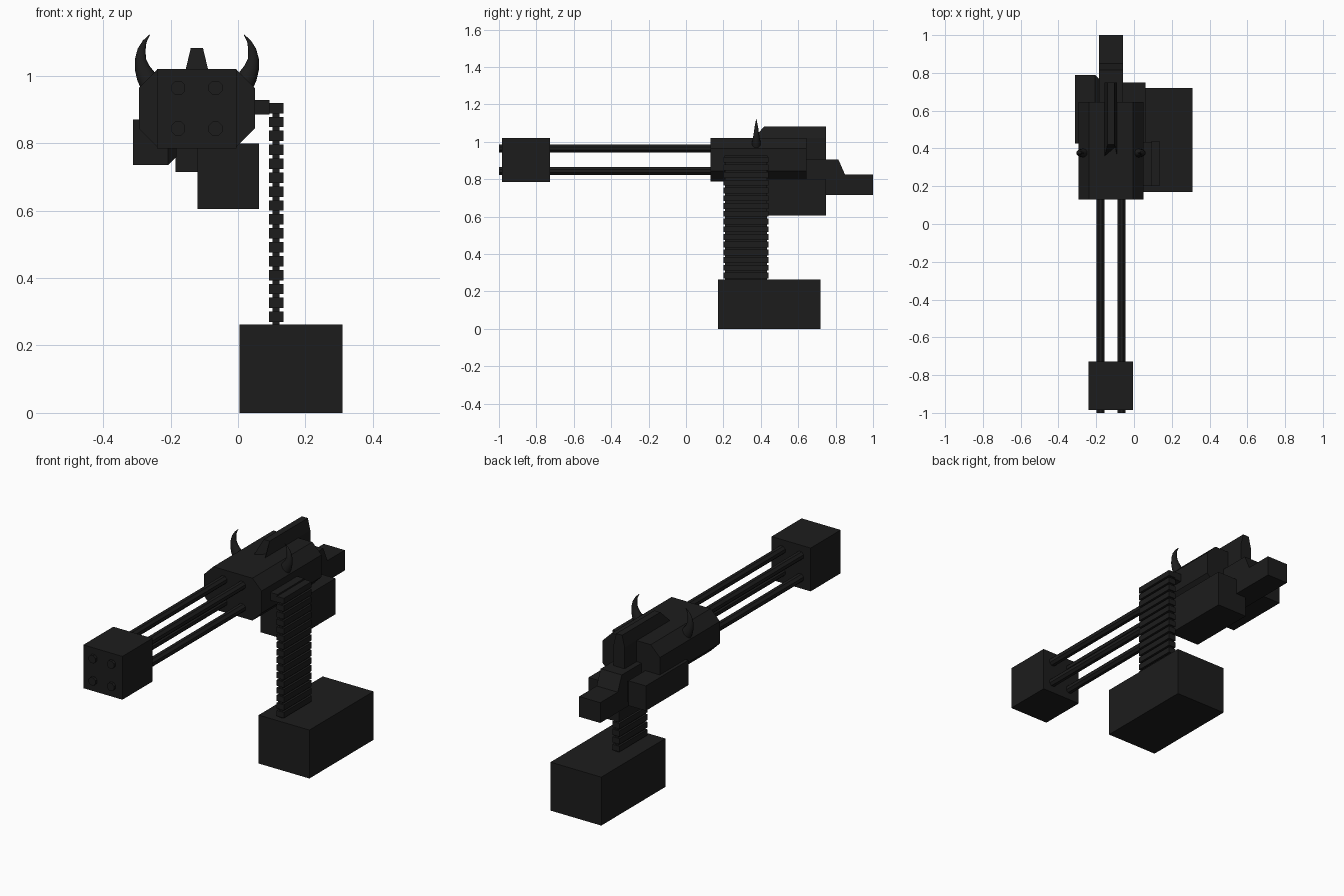
import bpy, math
from mathutils import Vector

if "Cube" in bpy.data.objects:
    bpy.data.objects.remove(bpy.data.objects["Cube"])

CX, CZ = -0.122, 0.904          # gun axis

dark = bpy.data.materials.new("dark_metal")
dark.diffuse_color = (0.012, 0.012, 0.012, 1)
dark.use_nodes = True
dark.node_tree.nodes["Principled BSDF"].inputs["Base Color"].default_value = dark.diffuse_color


def mesh(name, verts, faces):
    me = bpy.data.meshes.new(name)
    me.from_pydata(verts, [], faces)
    me.materials.append(dark)
    ob = bpy.data.objects.new(name, me)
    bpy.context.collection.objects.link(ob)
    return ob


def loft(name, a, b):
    """Solid between two matching rings of points."""
    n = len(a)
    faces = [tuple(range(n)), tuple(range(2 * n - 1, n - 1, -1))]
    faces += [(i, i + n, (i + 1) % n + n, (i + 1) % n) for i in range(n)]
    return mesh(name, a + b, faces)


def box(name, x, y, z):
    ring = [(x[0], z[0]), (x[1], z[0]), (x[1], z[1]), (x[0], z[1])]
    return prism_y(name, ring, *y)


def prism_y(name, ring, y0, y1):
    """Extrude an (x, z) outline along y."""
    return loft(name, [(x, y0, z) for x, z in ring], [(x, y1, z) for x, z in ring])


def prism_x(name, ring, x0, x1):
    """Extrude a (y, z) outline along x."""
    return loft(name, [(x1, y, z) for y, z in ring], [(x0, y, z) for y, z in ring])


# Octagonal receiver body
w, h, c = 0.1725, 0.115, 0.055
octagon = [(-w + c, -h), (w - c, -h), (w, -h + c), (w, h - c),
           (w - c, h), (-w + c, h), (-w, h - c), (-w, -h + c)]
prism_y("receiver_body", [(CX + x, CZ + z) for x, z in octagon], 0.13, 0.645)

# Four barrels and the muzzle block that clamps them
for i, sx in enumerate((-1, 1)):
    for j, sz in enumerate((-1, 1)):
        ring = [(CX + sx * 0.0555 + 0.0227 * math.cos((k + .5) * math.pi / 4),
                 CZ + sz * 0.0605 + 0.0227 * math.sin((k + .5) * math.pi / 4)) for k in range(8)]
        prism_y(f"barrel_{i * 2 + j + 1}", ring, -1.0, 0.14)
box("muzzle_block", (-0.24, -0.005), (-0.985, -0.727), (0.785, 1.02))

# Tapered spine on top, running down the back
spine = [(-0.155, 0.80), (-0.089, 0.80), (-0.089, 1.02), (-0.104, 1.083),
         (-0.14, 1.083), (-0.155, 1.02)]
back = [(x, 0.748, z) for x, z in spine]
front = [(x, 0.42 if z > 1.05 else 0.36, z) for x, z in spine]
loft("top_spine", front, back)

# Rear stub with stepped slope
prism_x("rear_grip", [(0.60, 0.715), (1.0, 0.715), (1.0, 0.825), (0.85, 0.825),
                      (0.815, 0.905), (0.60, 0.905)], -0.185, -0.058)

# Motor housing on the left, with a chamfered inner wedge
box("side_housing", (-0.312, -0.207), (0.425, 0.79), (0.735, 0.87))
loft("side_housing_wedge",
     [(-0.207, 0.425, 0.735), (-0.207, 0.79, 0.735), (-0.207, 0.79, 0.87), (-0.207, 0.425, 0.87)],
     [(-0.182, 0.45, 0.76), (-0.182, 0.765, 0.76), (-0.182, 0.765, 0.85), (-0.182, 0.45, 0.85)])

# Lower housing, feed and ammunition box
box("lower_housing", (-0.12, 0.062), (0.365, 0.748), (0.605, 0.80))
box("ammo_box", (0.005, 0.31), (0.17, 0.72), (0.0, 0.263))
box("feed_arm", (0.03, 0.094), (0.205, 0.435), (0.885, 0.928))
box("belt_core", (0.103, 0.123), (0.208, 0.432), (0.25, 0.91))
for i in range(16):
    z = 0.92 - i * 0.0413
    box(f"belt_link_{i + 1}", (0.092, 0.135), (0.20, 0.44), (z - 0.031, z))

# Pair of curved horns, swept in the xz plane and mirrored about the gun axis
path = [(0.138, 0.975, 0.031), (0.152, 1.000, 0.028), (0.163, 1.025, 0.022),
        (0.1675, 1.05, 0.0165), (0.164, 1.078, 0.012), (0.155, 1.102, 0.006), (0.140, 1.122, 0.001)]
N = 12
for side, name in ((-1, "horn_left"), (1, "horn_right")):
    verts = []
    for i, (x, z, r) in enumerate(path):
        p, q = path[max(i - 1, 0)], path[min(i + 1, len(path) - 1)]
        t = Vector((q[0] - p[0], q[1] - p[1])).normalized()
        for k in range(N):
            a = k * math.tau / N
            u, v = r * math.cos(a), 0.8 * r * math.sin(a)
            verts.append((CX + side * (x + t.y * u), 0.376 + v, z - t.x * u))
    faces = [(i * N + k, i * N + (k + 1) % N, (i + 1) * N + (k + 1) % N, (i + 1) * N + k)
             for i in range(len(path) - 1) for k in range(N)]
    faces += [tuple(range(N - 1, -1, -1)), tuple(range((len(path) - 1) * N, len(path) * N))]
    mesh(name, verts, faces)

# Consistent outward normals
import bmesh
for ob in bpy.context.collection.objects:
    bm = bmesh.new()
    bm.from_mesh(ob.data)
    bmesh.ops.recalc_face_normals(bm, faces=bm.faces)
    bm.to_mesh(ob.data)
    bm.free()
    if ob.name.startswith("horn"):
        bpy.ops.object.select_all(action='DESELECT')
        ob.select_set(True)
        bpy.context.view_layer.objects.active = ob
        bpy.ops.object.shade_smooth_by_angle(angle=math.radians(40))
